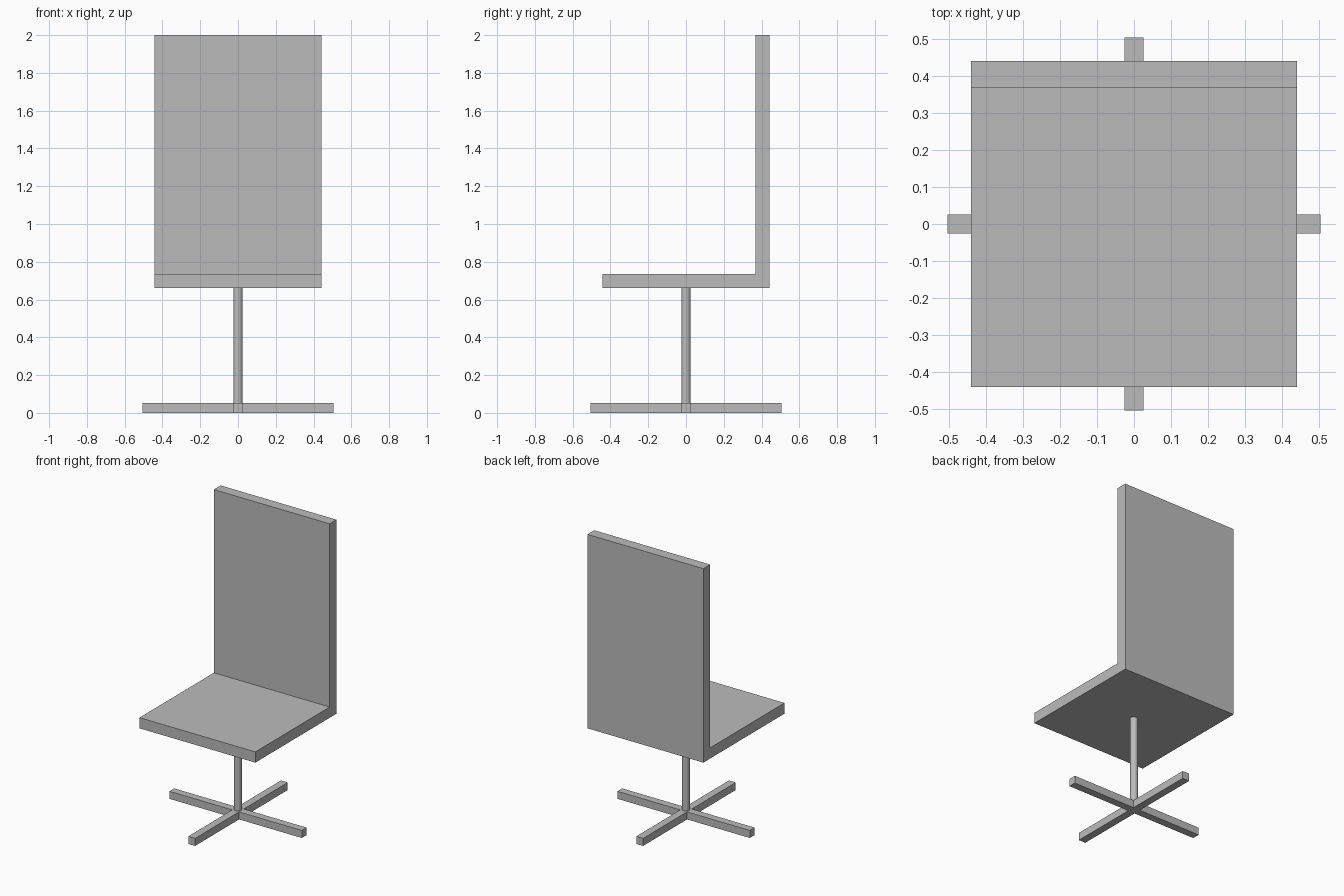
import bpy
import bmesh
import math

cube = bpy.data.objects.get("Cube")
if cube:
    bpy.data.objects.remove(cube, do_unlink=True)

grey = bpy.data.materials.new("mid_grey")
grey.use_nodes = True
COLOUR = (0.5, 0.5, 0.5, 1)
grey.diffuse_color = COLOUR
grey.node_tree.nodes["Principled BSDF"].inputs["Base Color"].default_value = COLOUR


def extruded(name, outline, to_3d, direction):
    """Solid made by sweeping a flat outline along a direction."""
    mesh = bpy.data.meshes.new(name)
    bm = bmesh.new()
    face = bm.faces.new([bm.verts.new(to_3d(a, b)) for a, b in outline])
    swept = bmesh.ops.extrude_face_region(bm, geom=[face])["geom"]
    verts = [v for v in swept if isinstance(v, bmesh.types.BMVert)]
    bmesh.ops.translate(bm, verts=verts, vec=direction)
    bmesh.ops.recalc_face_normals(bm, faces=bm.faces)
    bm.to_mesh(mesh)
    bm.free()
    mesh.materials.append(grey)
    obj = bpy.data.objects.new(name, mesh)
    bpy.context.collection.objects.link(obj)
    return obj


# Seat and backrest: one L-shaped profile swept across the width
half = 0.442
seat_bottom, seat_top, back_front = 0.662, 0.736, 0.368
profile = [(-half, seat_bottom), (half, seat_bottom), (half, 2),
           (back_front, 2), (back_front, seat_top), (-half, seat_top)]
extruded("seat_and_backrest", profile,
         lambda y, z: (-half, y, z), (2 * half, 0, 0))

# Base: four equal legs joined in a plus shape
reach, w, leg_height = 0.505, 0.026, 0.052
arm = [(reach, -w), (reach, w), (w, w)]
plus = []
for turn in range(4):
    c, s = round(math.cos(turn * math.pi / 2)), round(math.sin(turn * math.pi / 2))
    plus += [(x * c - y * s, x * s + y * c) for x, y in arm]
extruded("cross_base", plus, lambda x, y: (x, y, 0), (0, 0, leg_height))

# Central post between base and seat
bpy.ops.mesh.primitive_cylinder_add(
    vertices=32, radius=0.025, depth=seat_bottom - leg_height,
    location=(0, 0, (seat_bottom + leg_height) / 2))
post = bpy.context.object
post.name = "centre_post"
post.data.materials.append(grey)
bpy.ops.object.shade_smooth_by_angle(angle=math.radians(40))
